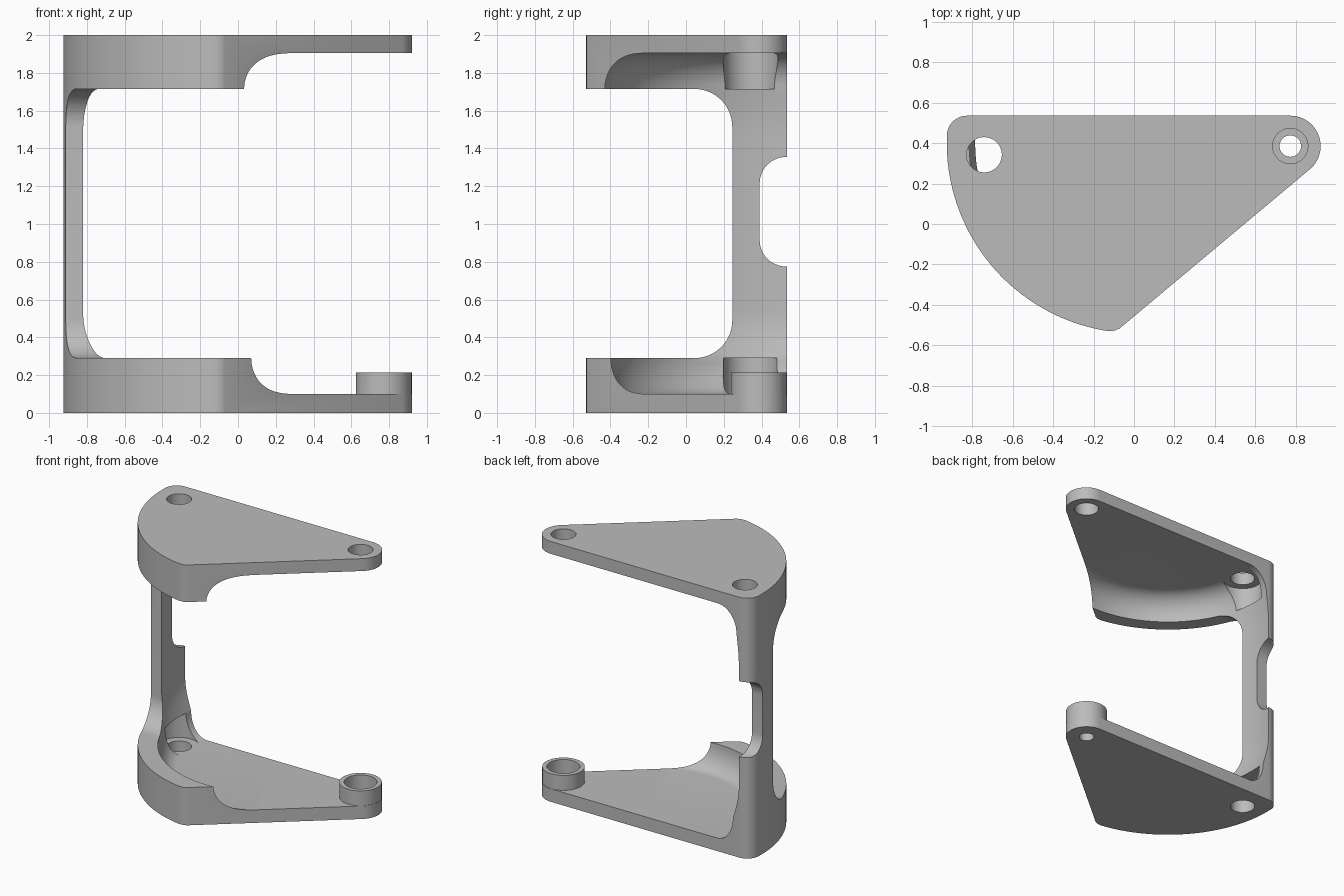
import bpy, bmesh
from math import sin, cos, pi, radians
from mathutils import Matrix, Vector

cube = bpy.data.objects.get("Cube")
if cube:
    bpy.data.objects.remove(cube, do_unlink=True)

grey = bpy.data.materials.new("plain grey")
grey.use_nodes = True
colour = (0.5, 0.5, 0.5, 1)
grey.diffuse_color = colour
grey.node_tree.nodes["Principled BSDF"].inputs["Base Color"].default_value = colour

CENTRE = (0.015, 0.4)      # centre of the curved wall
PIVOT = (0.772, 0.385)     # narrow end
BOLT = (-0.74, 0.342)      # hole beside the column
FLOOR, CEILING = 0.1, 1.905
LOW, HIGH = 0.29, 1.715    # rims of the curved walls


def arc(c, r, start, end, steps):
    angles = [radians(start + (end - start) * i / steps) for i in range(steps + 1)]
    return [(c[0] + r * cos(a), c[1] + r * sin(a)) for a in angles]


def finish(bm, name):
    bmesh.ops.recalc_face_normals(bm, faces=bm.faces)
    mesh = bpy.data.meshes.new(name)
    bm.to_mesh(mesh)
    bm.free()
    mesh.materials.append(grey)
    obj = bpy.data.objects.new(name, mesh)
    bpy.context.collection.objects.link(obj)
    return obj


def prism(name, points, low, high, along_x=False):
    """Extrude a profile along z, or a (y, z) profile along x."""
    bm = bmesh.new()
    place = (lambda p: (low, p[0], p[1])) if along_x else (lambda p: (p[0], p[1], low))
    face = bm.faces.new([bm.verts.new(place(p)) for p in points])
    shift = Vector((high - low, 0, 0)) if along_x else Vector((0, 0, high - low))
    moved = bmesh.ops.extrude_face_region(bm, geom=[face])["geom"]
    bmesh.ops.translate(bm, vec=shift, verts=[v for v in moved if isinstance(v, bmesh.types.BMVert)])
    return finish(bm, name)


def cylinder(name, c, r, low, high):
    return prism(name, arc(c, r, 0, 360, 48)[:-1], low, high)


def combine(target, tool, operation="DIFFERENCE"):
    tool.hide_render = True
    mod = target.modifiers.new("combine", "BOOLEAN")
    mod.operation, mod.object, mod.solver = operation, tool, "EXACT"
    bpy.ops.object.select_all(action="DESELECT")
    bpy.context.view_layer.objects.active = target
    target.select_set(True)
    bpy.ops.object.modifier_apply(modifier=mod.name)
    bpy.data.objects.remove(tool, do_unlink=True)


# Solid block with the fan shaped plan
outline = arc(CENTRE, 0.94, 180, 261, 40)
outline += [(-0.095, -0.527), (-0.07, -0.515)]
outline += arc(PIVOT, 0.15, -50, 90, 24)
outline += arc((-0.825, 0.435), 0.1, 90, 178, 10)
bracket = prism("bracket", outline, 0, 2)

# Turned cavity: filleted floor and ceiling, flaring towards the column
STEPS = 12
profile = [(0, FLOOR)]
for i in range(STEPS + 1):
    a = i / STEPS * pi / 2
    profile.append((0.67 + 0.13 * sin(a), LOW - (LOW - FLOOR) * cos(a)))
for i in range(1, STEPS + 1):
    t = i / STEPS
    profile.append((0.8 + 0.05 * sin(t * pi / 2), LOW + 0.25 * t))
for i in range(STEPS):
    t = i / STEPS
    profile.append((0.83 + 0.02 * cos(t * pi / 2), HIGH - 0.25 * (1 - t)))
for i in range(STEPS + 1):
    a = i / STEPS * pi / 2
    profile.append((0.67 + 0.16 * cos(a), HIGH + (CEILING - HIGH) * sin(a)))
profile.append((0, CEILING))

bm = bmesh.new()
verts = [bm.verts.new((-r, 0, z)) for r, z in profile]
edges = [bm.edges.new(pair) for pair in zip(verts, verts[1:])]
bmesh.ops.spin(bm, geom=verts + edges, cent=(0, 0, 0), axis=(0, 0, 1),
               angle=2 * pi, steps=96)
bmesh.ops.remove_doubles(bm, verts=bm.verts, dist=0.0001)
bmesh.ops.transform(bm, matrix=Matrix.Translation((*CENTRE, 0)), verts=bm.verts)
combine(bracket, finish(bm, "cavity_cutter"))

# Clear the space between the plates at the narrow end
combine(bracket, prism("end_cutter", [(0.3, -1), (1.2, -1), (1.2, 1), (0.3, 1)], FLOOR, CEILING))

# Front opening with rounded corners beside the column
opening = [(-1, LOW)] + arc((0.045, LOW + 0.2), 0.2, -90, 0, 14)
opening += arc((0.045, HIGH - 0.2), 0.2, 0, 90, 14) + [(-1, HIGH)]
combine(bracket, prism("opening_cutter", opening, -1.2, 1.2, True))

# Notch in the back of the column
notch = [(0.7, 1.355)] + arc((0.53, 1.215), 0.14, 90, 180, 12)
notch += arc((0.53, 0.915), 0.14, 180, 270, 12) + [(0.7, 0.775)]
combine(bracket, prism("notch_cutter", notch, -1.2, -0.3, True))

# Bolt clearance pockets and holes
for low, high in ((FLOOR + 0.001, LOW), (HIGH, CEILING - 0.001)):
    combine(bracket, cylinder("pocket_cutter", BOLT, 0.145, low, high))
for low, high in ((-0.1, 0.2), (1.8, 2.1)):
    combine(bracket, cylinder("bolt_hole_cutter", BOLT, 0.087, low, high))
combine(bracket, cylinder("pivot_hole_cutter", PIVOT, 0.087, 1.8, 2.1))

# Raised boss on the lower plate, bored in two sizes
combine(bracket, cylinder("boss", PIVOT, 0.148, 0.05, 0.215), "UNION")
combine(bracket, cylinder("counterbore_cutter", PIVOT, 0.115, 0.1, 0.4))
combine(bracket, cylinder("boss_hole_cutter", PIVOT, 0.053, -0.1, 0.3))

bpy.ops.object.select_all(action="DESELECT")
bracket.select_set(True)
bpy.context.view_layer.objects.active = bracket
bpy.ops.object.shade_smooth_by_angle(angle=radians(30))
